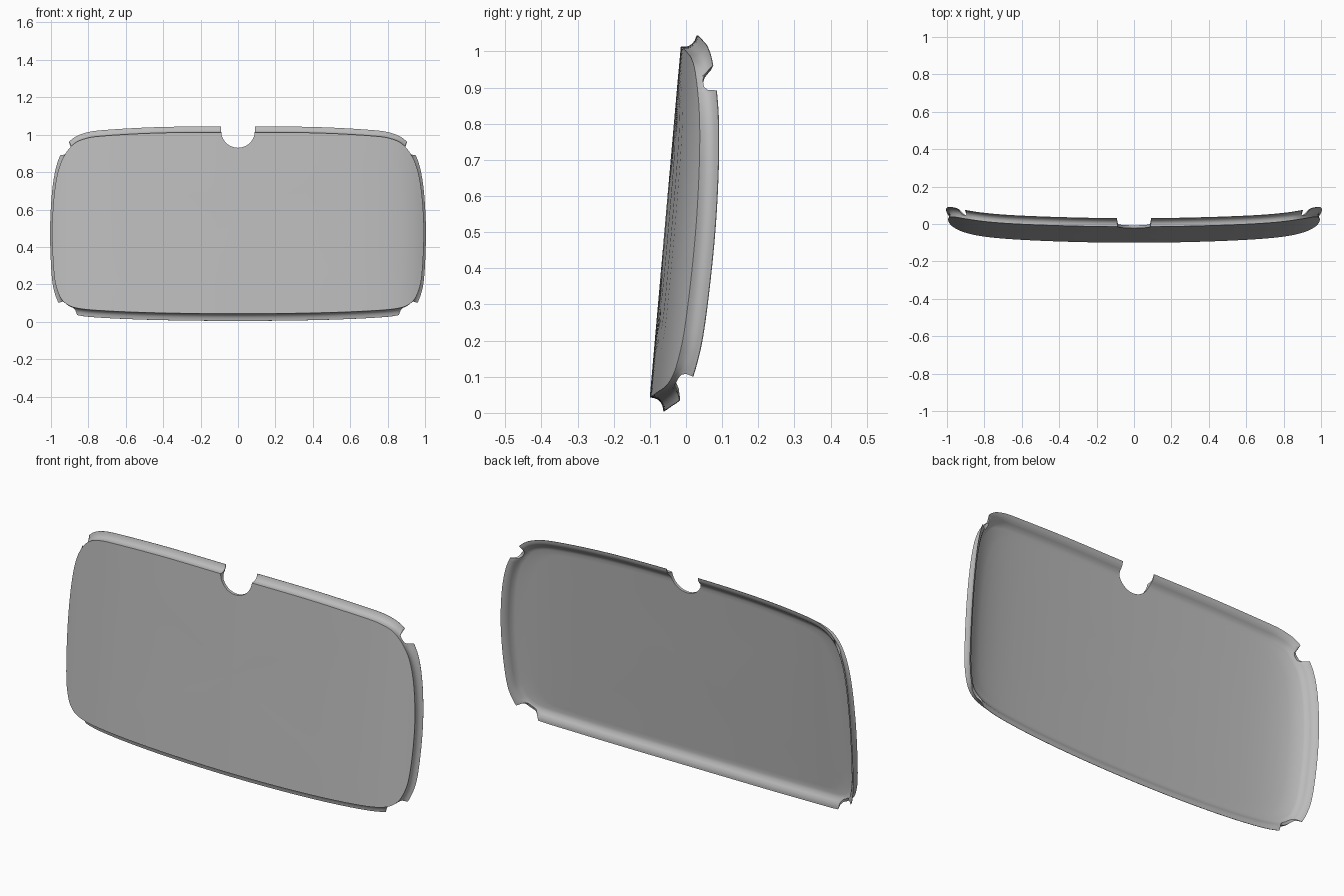
import bpy, bmesh, math
from mathutils import Vector

if "Cube" in bpy.data.objects:
    bpy.data.objects.remove(bpy.data.objects["Cube"])

grey = bpy.data.materials.new("plain_grey")
grey.use_nodes = True
COLOR = (0.5, 0.5, 0.5, 1)
grey.diffuse_color = COLOR
grey.node_tree.nodes["Principled BSDF"].inputs["Base Color"].default_value = COLOR

MID_Z = 0.53
THICK = 0.015
# Half outline of the panel (x, z), top centre to bottom centre
OUTLINE = [(0, 1.013), (.4, 1.01), (.7, .995), (.82, .978), (.89, .94), (.945, .855),
           (.975, .74), (.991, .58), (.993, .42), (.983, .25), (.965, .165),
           (.93, .105), (.86, .073), (.7, .058), (.4, .047), (0, .043)]
# Flared rim section (outward, backward), from panel to lip
RIM_OUTER = [(0, 0), (.001, .012), (.004, .022), (.011, .031), (.021, .037), (.035, .041)]
RIM_INNER = [(-.03, .015), (-.018, .018), (-.006, .025), (.004, .034), (.018, .041), (.035, .043)]
# Rim corner reliefs (x, z, radius)
RELIEFS = [(.91, .912, .032), (.912, .09, .045)]
RINGS = [.25, .5, .68, .78, .85, .9, .93, .96, .98]


def surface(x, z):
    """Leaning panel, bowed back towards its sides."""
    return Vector((x, -.1 + (z - .045) * .088 + .04 * x * x + .05 * abs(x) ** 10, z))


def normal(x, z):
    slope = .08 * x + .5 * math.copysign(abs(x) ** 9, x)
    return Vector((-slope, 1, -.088)).normalized()


def smooth_outline(steps):
    """Catmull-Rom curve through the outline, mirrored to a full loop."""
    pts = [Vector(p) for p in OUTLINE]
    flip = lambda p: Vector((-p.x, p.y))
    pts = [flip(pts[1])] + pts + [flip(pts[-2])]
    half = []
    for a, b, c, d in zip(pts, pts[1:], pts[2:], pts[3:]):
        for k in range(steps):
            t = k / steps
            half.append(.5 * (2 * b + (c - a) * t + (2 * a - 5 * b + 4 * c - d) * t * t
                              + (3 * b - a - 3 * c + d) * t ** 3))
    half.append(pts[-2])
    return half + [flip(p) for p in half[-2:0:-1]]


def along(profile, t):
    """Point on a section at fraction t."""
    f = t * (len(profile) - 1)
    i = min(int(f), len(profile) - 2)
    return Vector(profile[i]).lerp(Vector(profile[i + 1]), f - i)


def rim_extent(x, z):
    """Share of the rim left standing beside the corner reliefs."""
    extent = 1
    for cx, cz, r in RELIEFS:
        d = math.hypot(abs(x) - cx, z - cz) / r
        if d < 1:
            extent = 1 - .68 * (1 - d ** 4) ** .5
    return extent


def section(loop, i):
    """Front of panel, round the rim, and back along the rear of the panel."""
    p, before, after = loop[i], loop[i - 1], loop[(i + 1) % len(loop)]
    n = normal(p.x, p.y)
    run = surface(after.x, after.y) - surface(before.x, before.y)
    out = n.cross(run).normalized()
    if out.dot(Vector((p.x, 0, p.y - MID_Z))) < 0:
        out.negate()
    base = surface(p.x, p.y)
    extent = rim_extent(p.x, p.y)
    inside = [(p.x * s, MID_Z + (p.y - MID_Z) * s) for s in RINGS]
    front = [surface(*q) for q in inside]
    back = [surface(*q) + normal(*q) * THICK for q in inside if q[0] is not None]
    fractions = [k / 10 * extent for k in range(11)]
    rim = [along(RIM_OUTER, t) for t in fractions]
    rim += [along(RIM_INNER, t) for t in reversed(fractions)]
    rim = [base + out * o + n * d for o, d in rim]
    return front + rim + back[-4::-1]


# Panel with its rim as one closed shell
bm = bmesh.new()
loop = smooth_outline(8)
columns = [[bm.verts.new(v) for v in section(loop, i)] for i in range(len(loop))]
front_mid = bm.verts.new(surface(0, MID_Z))
back_mid = bm.verts.new(surface(0, MID_Z) + normal(0, MID_Z) * THICK)
for a, b in zip(columns, columns[1:] + columns[:1]):
    bm.faces.new((front_mid, a[0], b[0]))
    bm.faces.new((back_mid, b[-1], a[-1]))
    for k in range(len(a) - 1):
        bm.faces.new((a[k], a[k + 1], b[k + 1], b[k]))
bmesh.ops.recalc_face_normals(bm, faces=bm.faces)
mesh = bpy.data.meshes.new("curved_panel")
bm.to_mesh(mesh)
bm.free()
panel = bpy.data.objects.new("curved_panel", mesh)
bpy.context.collection.objects.link(panel)
mesh.materials.append(grey)

# Rounded slot cutter for the notch in the top edge
bm = bmesh.new()
R, SLOT_Z = .09, 1.02
slot = [(R * math.cos(a), SLOT_Z + R * math.sin(a))
        for a in (math.pi * (1 + k / 24) for k in range(25))]
slot += [(R, 1.2), (-R, 1.2)]
face = bm.faces.new([bm.verts.new((x, -.3, z)) for x, z in slot])
ext = bmesh.ops.extrude_face_region(bm, geom=[face])["geom"]
bmesh.ops.translate(bm, vec=(0, .6, 0), verts=[v for v in ext if isinstance(v, bmesh.types.BMVert)])
bmesh.ops.recalc_face_normals(bm, faces=bm.faces)
cut_mesh = bpy.data.meshes.new("notch_cutter")
bm.to_mesh(cut_mesh)
bm.free()
cut_mesh.materials.append(grey)
cutter = bpy.data.objects.new("notch_cutter", cut_mesh)
cutter.hide_render = True
bpy.context.collection.objects.link(cutter)

mod = panel.modifiers.new("top_notch", "BOOLEAN")
mod.operation, mod.solver, mod.object = "DIFFERENCE", "EXACT", cutter
bpy.ops.object.select_all(action="DESELECT")
panel.select_set(True)
bpy.context.view_layer.objects.active = panel
bpy.ops.object.modifier_apply(modifier=mod.name)
bpy.data.objects.remove(cutter)
bpy.ops.object.shade_smooth_by_angle(angle=math.radians(35))
